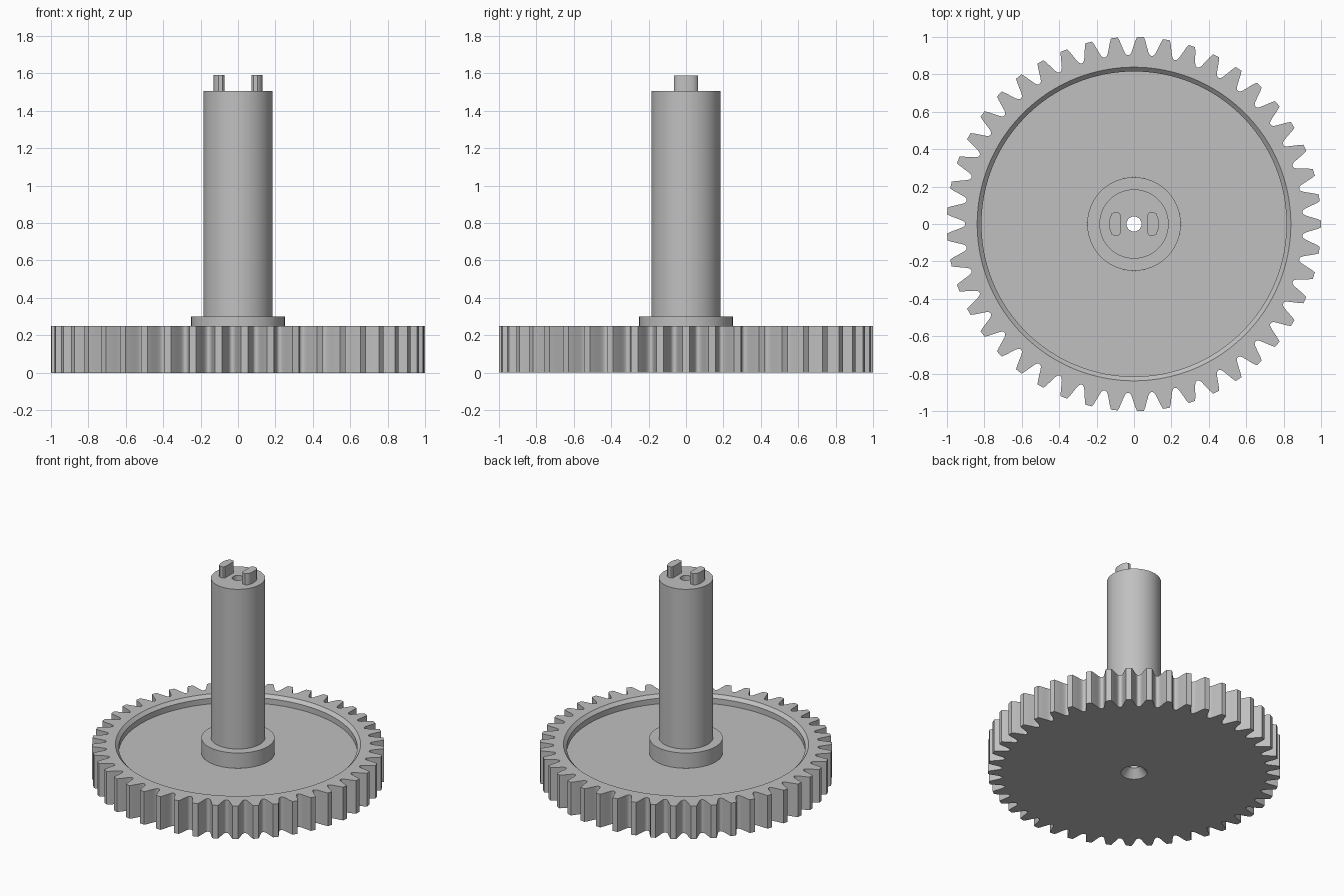
import bpy, bmesh, math

cube = bpy.data.objects.get("Cube")
if cube:
    bpy.data.objects.remove(cube, do_unlink=True)

grey = bpy.data.materials.new("light grey")
grey.use_nodes = True
COLOUR = (0.53, 0.53, 0.53, 1)
grey.diffuse_color = COLOUR
grey.node_tree.nodes["Principled BSDF"].inputs["Base Color"].default_value = COLOUR


def finish(name, bm):
    bmesh.ops.recalc_face_normals(bm, faces=bm.faces)
    mesh = bpy.data.meshes.new(name)
    bm.to_mesh(mesh)
    bm.free()
    mesh.materials.append(grey)
    obj = bpy.data.objects.new(name, mesh)
    bpy.context.collection.objects.link(obj)
    bpy.ops.object.select_all(action='DESELECT')
    obj.select_set(True)
    bpy.context.view_layer.objects.active = obj
    bpy.ops.object.shade_smooth_by_angle(angle=math.radians(35))
    return obj


def ring(bm, polar, z):
    return [bm.verts.new((r * math.cos(a), r * math.sin(a), z)) for r, a in polar]


def bridge(bm, rings):
    for low, high in zip(rings, rings[1:]):
        n = len(low)
        for i in range(n):
            j = (i + 1) % n
            bm.faces.new((low[i], low[j], high[j], high[i]))


# Gear tooth: radius and half angle from the tip down to the valley
TEETH = 45
PITCH = 2 * math.pi / TEETH
half = [(1.0, 0.0185), (0.98, 0.027), (0.957, 0.0349), (0.935, 0.043),
        (0.92, 0.049), (0.909, 0.056), (0.904, 0.0628)]
tooth = [(r, -a) for r, a in reversed(half)] + half + [(0.903, PITCH / 2)]
outline = [(r, a + k * PITCH) for k in range(TEETH) for r, a in tooth]


def circle(radius):
    return [(radius, a) for _, a in outline]


# Gear wheel with countersunk bore below and dished top with chamfered rim
bm = bmesh.new()
bridge(bm, [ring(bm, polar, z) for polar, z in (
    (circle(0.04), 0.06), (circle(0.09), 0), (outline, 0), (outline, 0.25),
    (circle(0.838), 0.25), (circle(0.815), 0.227), (circle(0.815), 0.185),
    (circle(0.25), 0.185))])
finish("gear_wheel", bm)

# Hub collar and hollow shaft, turned from one profile
SEGMENTS = 96
angles = [2 * math.pi * i / SEGMENTS for i in range(SEGMENTS)]
bm = bmesh.new()
bridge(bm, [ring(bm, [(r, a) for a in angles], z) for r, z in (
    (0.25, 0.185), (0.25, 0.3), (0.185, 0.3), (0.185, 1.505),
    (0.04, 1.505), (0.04, 0.06))])
finish("hub_and_shaft", bm)

# Pair of drive pegs on the shaft end, straight inside and rounded outside
side_profile = [(0.072, 0.05), (0.082, 0.062), (0.104, 0.064),
                (0.119, 0.055), (0.126, 0.04), (0.131, 0.02)]
peg_outline = side_profile + [(x, -y) for x, y in reversed(side_profile)]
for name, sign in (("left_peg", 1), ("right_peg", -1)):
    bm = bmesh.new()
    base = bm.faces.new([bm.verts.new((sign * x, y, 1.5)) for x, y in peg_outline])
    top = bmesh.ops.extrude_face_region(bm, geom=[base])["geom"]
    bmesh.ops.translate(bm, vec=(0, 0, 0.09),
                        verts=[v for v in top if isinstance(v, bmesh.types.BMVert)])
    finish(name, bm)
